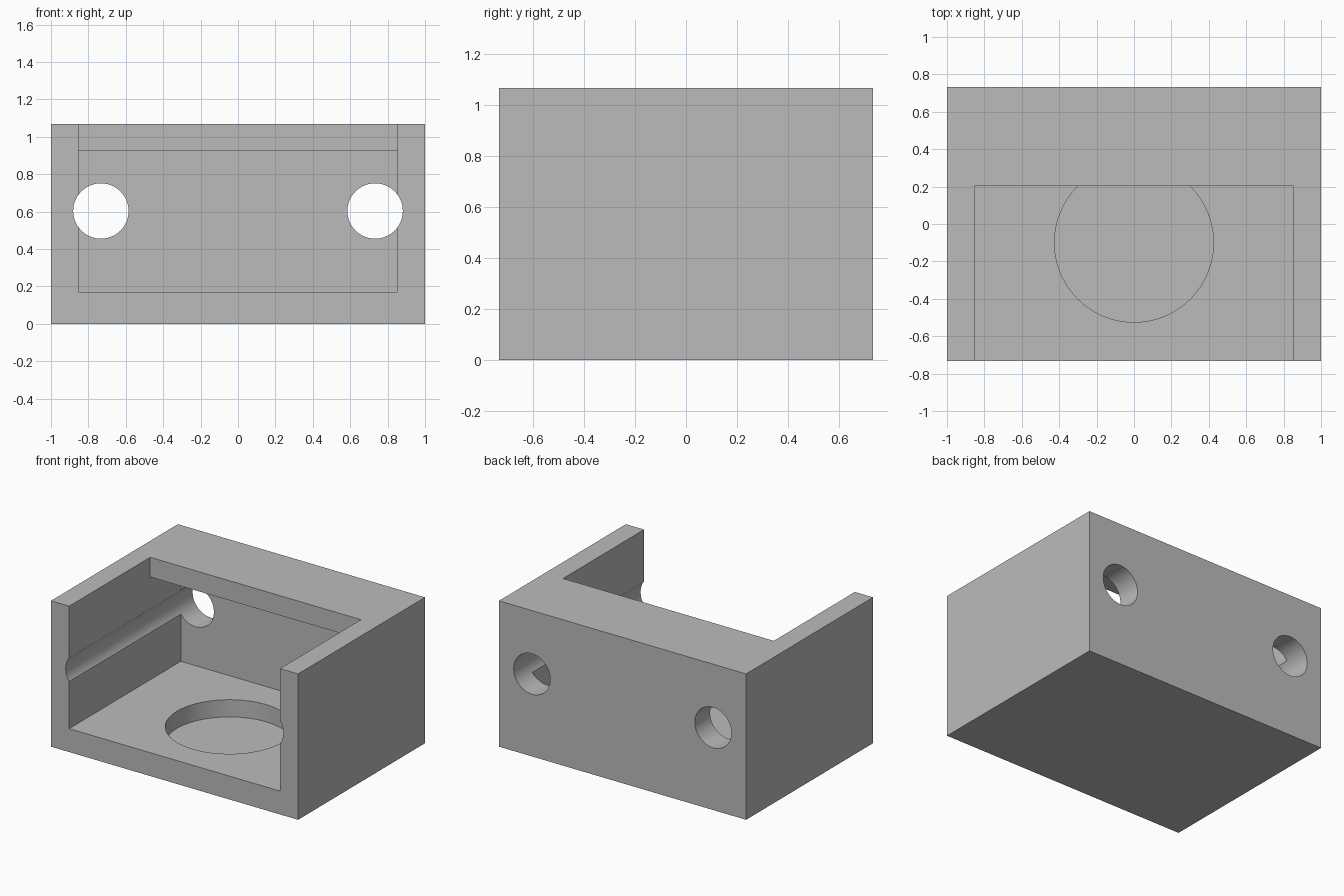
import bpy, bmesh, math
from mathutils import Matrix

cube = bpy.data.objects.get("Cube")
if cube:
    bpy.data.objects.remove(cube, do_unlink=True)

WIDTH, DEPTH, HEIGHT = 2.0, 1.467, 1.067
INNER = 0.853          # half width of the cavity
FLOOR = 0.171          # top of the floor
BACK = 0.557           # inside of the back wall
LIP_Y, LIP_Z = 0.203, 0.923

grey = bpy.data.materials.new("plain grey")
grey.use_nodes = True
colour = (0.5, 0.5, 0.5, 1)
grey.diffuse_color = colour
grey.node_tree.nodes["Principled BSDF"].inputs["Base Color"].default_value = colour


def make_object(name, bm):
    bmesh.ops.recalc_face_normals(bm, faces=bm.faces)
    mesh = bpy.data.meshes.new(name)
    bm.to_mesh(mesh)
    bm.free()
    mesh.materials.append(grey)
    obj = bpy.data.objects.new(name, mesh)
    bpy.context.collection.objects.link(obj)
    return obj


def prism(name, profile, half_width):
    """Extrude a (y, z) side profile across x."""
    bm = bmesh.new()
    face = bm.faces.new([bm.verts.new((-half_width, y, z)) for y, z in profile])
    side = bmesh.ops.extrude_face_region(bm, geom=[face])["geom"]
    moved = [v for v in side if isinstance(v, bmesh.types.BMVert)]
    bmesh.ops.translate(bm, verts=moved, vec=(2 * half_width, 0, 0))
    return make_object(name, bm)


def cylinder(name, radius, length, matrix):
    bm = bmesh.new()
    bmesh.ops.create_cone(bm, cap_ends=True, segments=96, radius1=radius,
                          radius2=radius, depth=length, matrix=matrix)
    return make_object(name, bm)


# Solid block
half = DEPTH / 2
body = prism("housing_body", [(-half, 0), (half, 0), (half, HEIGHT), (-half, HEIGHT)], WIDTH / 2)

# Cavity open at the front and top, running back beneath the rear lip
cutters = [prism("cavity_cutter", [(-1, FLOOR), (BACK, FLOOR), (BACK, LIP_Z),
                                   (LIP_Y, LIP_Z), (LIP_Y, 1.5), (-1, 1.5)], INNER)]

# Round blind pocket in the floor
pocket_bottom, pocket_top = 0.045, 0.4
cutters.append(cylinder("pocket_cutter", 0.425, pocket_top - pocket_bottom,
                        Matrix.Translation((0, -0.1, (pocket_top + pocket_bottom) / 2))))

# Long bores that groove the side walls and pierce the back wall
for side, x in (("left", 0.733), ("right", -0.733)):
    placing = Matrix.Translation((x, 0, 0.603)) @ Matrix.Rotation(math.pi / 2, 4, "X")
    cutters.append(cylinder(side + "_bore_cutter", 0.148, 3, placing))

for cutter in cutters:
    cutter.hide_render = True
    cut = body.modifiers.new(cutter.name, "BOOLEAN")
    cut.operation = "DIFFERENCE"
    cut.solver = "EXACT"
    cut.object = cutter

# Keep the finished cut and drop the cutters
bpy.context.view_layer.update()
finished = bpy.data.meshes.new_from_object(
    body.evaluated_get(bpy.context.evaluated_depsgraph_get()))
body.modifiers.clear()
body.data = finished
finished.materials.clear()
finished.materials.append(grey)
for cutter in cutters:
    bpy.data.objects.remove(cutter, do_unlink=True)

bpy.ops.object.select_all(action="DESELECT")
body.select_set(True)
bpy.context.view_layer.objects.active = body
bpy.ops.object.shade_smooth_by_angle(angle=math.radians(30))
